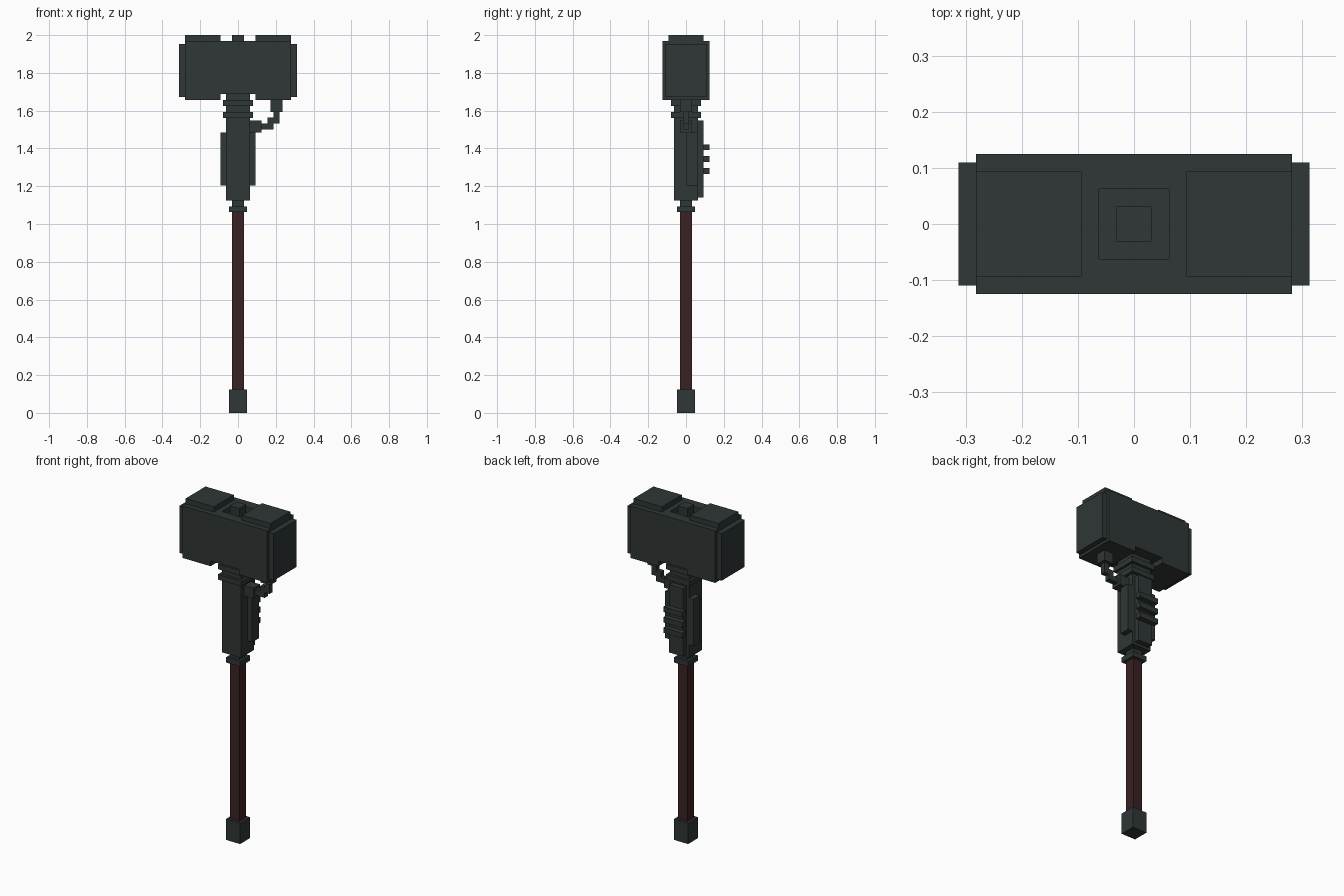
import bpy
import bmesh

if "Cube" in bpy.data.objects:
    bpy.data.objects.remove(bpy.data.objects["Cube"])

U = 1 / 32  # building unit: every part sits on this grid


def material(name, rgb):
    m = bpy.data.materials.new(name)
    m.diffuse_color = (*rgb, 1)
    m.use_nodes = True
    m.node_tree.nodes["Principled BSDF"].inputs["Base Color"].default_value = m.diffuse_color
    return m


IRON = material("dark_iron", (0.0284, 0.0382, 0.0369))
WOOD = material("dark_red_wood", (0.042, 0.0150, 0.0155))


def finish(name, bm, mat):
    bmesh.ops.recalc_face_normals(bm, faces=bm.faces)
    me = bpy.data.meshes.new(name)
    bm.to_mesh(me)
    bm.free()
    me.materials.append(mat)
    ob = bpy.data.objects.new(name, me)
    bpy.context.collection.objects.link(ob)
    return ob


def box(name, x, y, z, mat=IRON):
    """Box from (min, max) ranges given in grid units."""
    bm = bmesh.new()
    bmesh.ops.create_cube(bm, size=1)
    for v in bm.verts:
        v.co = [U * (r[0] if c < 0 else r[1]) for c, r in zip(v.co, (x, y, z))]
    return finish(name, bm, mat)


def post(name, half, z0, z1, mat=IRON):
    """Square column centred on the axis."""
    return box(name, (-half, half), (-half, half), (z0, z1), mat)


# Shaft
post("pommel", 1.5, 0, 4)
post("shaft", 1, 4, 34, WOOD)
post("shaft_collar", 1.5, 34, 35)
post("shaft_neck", 1, 35, 36)

# Grip housing with two rings below the head
post("housing", 2, 36, 54)
post("lower_ring", 2.5, 50, 51)
post("upper_ring", 2.5, 52, 53)
for side, x in (("left", (-3, -2)), ("right", (2, 3))):
    box(side + "_side_plate", x, (0, 2), (38.5, 47.5))
box("back_plate", (-1.5, 1.5), (2, 3), (36.5, 49.5))
for i in range(3):
    z = 40.5 + 2 * i
    box(f"back_rib_{i + 1}", (-2, 2), (3, 4), (z, z + 1))

# Head: block with a notch across its underside
bm = bmesh.new()
profile = [(-9, 53), (-3, 53), (-3, 54), (3, 54), (3, 53), (9, 53), (9, 63), (-9, 63)]
face = bm.faces.new([bm.verts.new((x * U, -4 * U, z * U)) for x, z in profile])
ext = bmesh.ops.extrude_face_region(bm, geom=[face])
for v in ext["geom"]:
    if isinstance(v, bmesh.types.BMVert):
        v.co.y = 4 * U
head = finish("head", bm, IRON)

# Square recess in the top of the head, with a peg standing in it
cutter = post("recess_cutter", 2, 62, 66)
cutter.hide_render = True
cutter.hide_viewport = True
cut = head.modifiers.new("recess", "BOOLEAN")
cut.operation = "DIFFERENCE"
cut.solver = "EXACT"
cut.object = cutter
post("top_peg", 1, 62, 64)

# Striking faces and top pads, both sides
for side, s in (("left", -1), ("right", 1)):
    box(side + "_striking_face", sorted((9 * s, 10 * s)), (-3.5, 3.5), (53.5, 62.5))
    box(side + "_top_pad", sorted((3 * s, 9 * s)), (-3, 3), (63, 64))

# Stepped hose from the head down to the housing
box("hose_head_socket", (5.5, 7.5), (-1, 1), (51, 53))
box("hose_drop", (6, 7), (-0.5, 0.5), (50, 51))
box("hose_upper_step", (5, 7), (-0.5, 0.5), (49, 50))
box("hose_lower_step", (4, 6), (-0.5, 0.5), (48, 49))
box("hose_housing_socket", (2, 4), (-1, 1), (47.5, 49.5))
